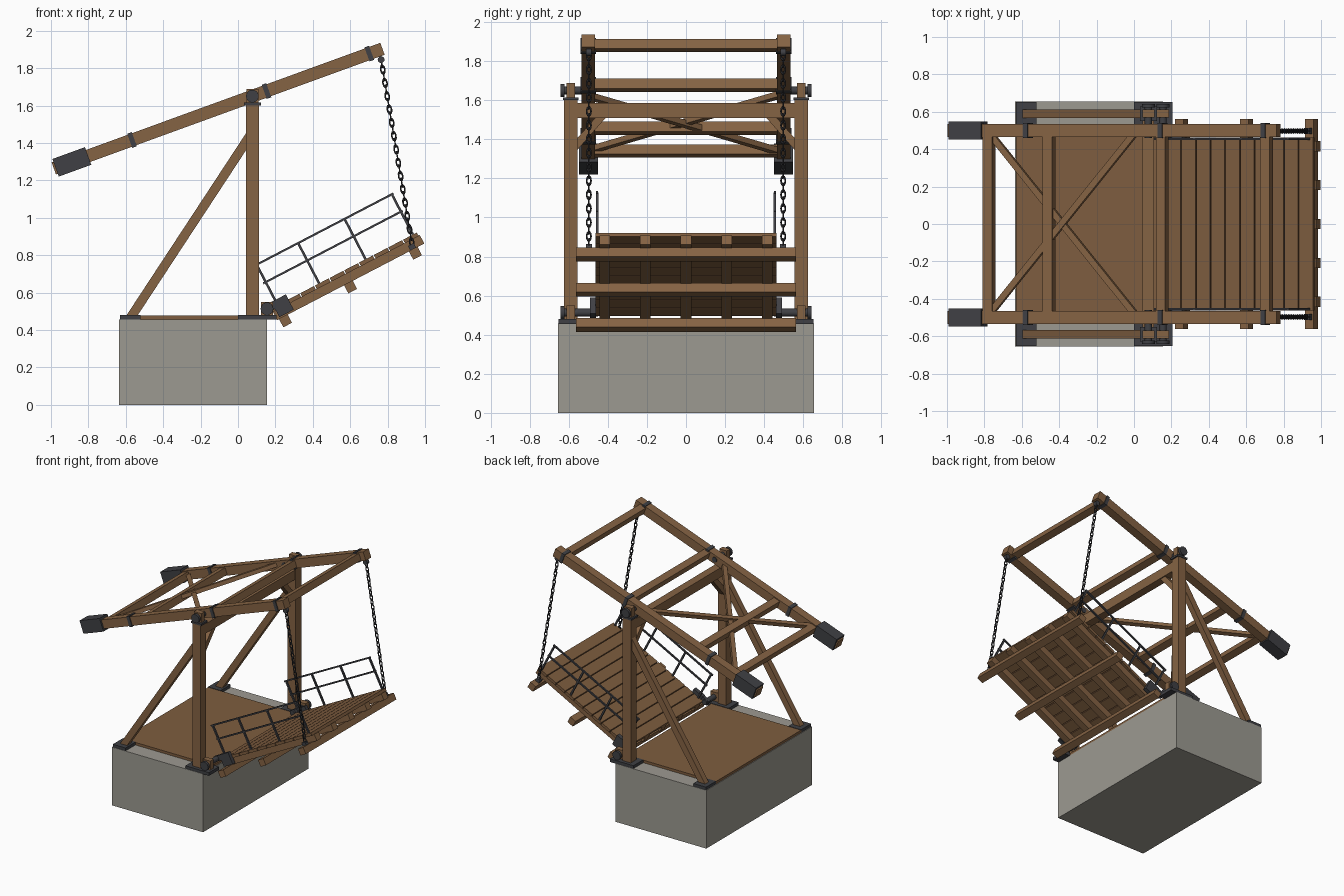
import bpy, bmesh
from math import radians, pi
from mathutils import Matrix, Vector

cube = bpy.data.objects.get("Cube")
if cube:
    bpy.data.objects.remove(cube)


def material(name, rgb):
    m = bpy.data.materials.new(name)
    m.use_nodes = True
    m.diffuse_color = (*rgb, 1)
    m.node_tree.nodes["Principled BSDF"].inputs["Base Color"].default_value = (*rgb, 1)
    return m


WOOD = material("timber", (.235, .125, .057))
PLANK = material("plank_wood", (.21, .11, .05))
STONE = material("stone", (.335, .322, .283))
IRON = material("iron", (.05, .051, .058))
CHAIN = material("chain_iron", (.03, .03, .034))
WORLD = Matrix()


def tilted(x, z, degrees):
    """Frame at (x, 0, z) whose x axis climbs by the given angle."""
    return Matrix.Translation((x, 0, z)) @ Matrix.Rotation(-radians(degrees), 4, 'Y')


def add(name, bm, mat, frame=WORLD):
    bmesh.ops.recalc_face_normals(bm, faces=bm.faces)
    me = bpy.data.meshes.new(name)
    bm.to_mesh(me)
    bm.free()
    me.materials.append(mat)
    ob = bpy.data.objects.new(name, me)
    bpy.context.collection.objects.link(ob)
    ob.matrix_world = frame
    return ob


def box(name, x, y, z, mat, frame=WORLD):
    """Box spanning three (low, high) ranges."""
    bm = bmesh.new()
    size = Matrix.Diagonal((x[1] - x[0], y[1] - y[0], z[1] - z[0], 1))
    mid = Matrix.Translation([(r[0] + r[1]) / 2 for r in (x, y, z)])
    bmesh.ops.create_cube(bm, size=1, matrix=mid @ size)
    return add(name, bm, mat, frame)


def around(c, width):
    return (c - width / 2, c + width / 2)


def axis_frame(p, q, side):
    """Frame centred between p and q, z along them, y towards side."""
    p, q = Vector(p), Vector(q)
    z = (q - p).normalized()
    x = Vector(side).cross(z).normalized()
    y = z.cross(x)
    m = Matrix((x, y, z)).transposed().to_4x4()
    m.translation = (p + q) / 2
    return m, (q - p).length


def strut(name, p, q, side, w, d, mat, frame=WORLD):
    m, length = axis_frame(p, q, side)
    return box(name, around(0, w), around(0, d), around(0, length), mat, frame @ m)


def rod(name, x, z, y0, y1, r, mat, frame=WORLD):
    """Cylinder lying along y."""
    bm = bmesh.new()
    m = Matrix.Translation((x, (y0 + y1) / 2, z)) @ Matrix.Rotation(pi / 2, 4, 'X')
    bmesh.ops.create_cone(bm, cap_ends=True, segments=20, radius1=r, radius2=r,
                          depth=abs(y1 - y0), matrix=m)
    ob = add(name, bm, mat, frame)
    bpy.ops.object.select_all(action='DESELECT')
    bpy.context.view_layer.objects.active = ob
    ob.select_set(True)
    bpy.ops.object.shade_smooth_by_angle(angle=radians(40))
    return ob


# Stone pier with road deck
box("pier", (-.635, .155), (-.655, .655), (0, .457), STONE)
box("road_deck", (-.63, .15), (-.53, .53), (.457, .477), PLANK)

# Portal: posts, braces, beam, knees and bearings
box("portal_beam", (.045, .108), (-.56, .56), (1.51, 1.585), WOOD)
for s, side in ((1, "left"), (-1, "right")):
    yc = .59 * s
    box(side + "_post", (.042, .112), around(yc, .07), (.477, 1.605), WOOD)
    box(side + "_post_plate", (0, .205), around(yc, .125), (.455, .48), IRON)
    box(side + "_brace_plate", (-.63, -.52), around(yc, .125), (.455, .48), IRON)
    box(side + "_post_cap", (.033, .122), around(yc, .078), (1.6, 1.615), IRON)
    strut(side + "_brace", (-.575, yc, .465), (.065, yc, 1.44), (0, 1, 0), .05, .045, WOOD)
    strut(side + "_knee", (.077, .57 * s, 1.36), (.077, .42 * s, 1.53), (1, 0, 0),
          .04, .045, WOOD)
    for part, x, z, inner in (("pivot", .077, 1.65, .46), ("hinge", .155, .513, .45)):
        name = side + "_" + part
        rod(name + "_axle", x, z, inner * s, .635 * s, .02, IRON)
        rod(name + "_collar", x, z, .622 * s, .642 * s, .034, IRON)
        box(name + "_block", around(x, .065), around(yc, .042), (z - .037, z + .037), WOOD)

# Tilted balance frame
lift = tilted(.077, 1.65, 20)
for s, side in ((1, "left"), (-1, "right")):
    yc = .5 * s
    box(side + "_balance_beam", (-1.13, .74), around(yc, .068), (-.034, .034), WOOD, lift)
    box(side + "_counterweight", (-1.12, -.935), around(yc, .097), (-.05, .05), IRON, lift)
    for i, u in enumerate((-.685, .08, .665)):
        box(f"{side}_beam_band_{i}", around(u, .026), around(yc, .08), (-.04, .04), IRON, lift)
    strut(side + "_frame_diagonal", (-.9, -.48 * s, .006 * s), (-.08, .48 * s, .006 * s),
          (0, 0, 1), .034, .03, WOOD, lift)
for i, u in enumerate((-.907, -.565, .078, .672)):
    box(f"frame_crosspiece_{i}", around(u, .053), (-.47, .47), around(0, .053), WOOD, lift)

# Raised bridge leaf: planks on stringers on cross beams
leaf = tilted(.155, .513, 27.5)
pitch = .0885
for i in range(10):
    u = .02 + i * pitch
    box(f"leaf_plank_{i}", (u, u + pitch - .006), (-.463, .463), (-.03, -.008), PLANK, leaf)
for i in range(5):
    box(f"leaf_stringer_{i}", (.02, .907), around((i - 2) * .208, .055), (-.079, -.028),
        WOOD, leaf)
for i, u in enumerate((.058, .45, .841)):
    box(f"leaf_cross_beam_{i}", around(u, .052), (-.562, .562), (-.128, -.076), WOOD, leaf)

# Leaf side fittings and railings
for s, side in ((1, "left"), (-1, "right")):
    box(side + "_hinge_strap", (.038, .125), around(.475 * s, .03), (-.07, .022), IRON, leaf)
    box(side + "_hinge_arm", (-.02, .06), around(.475 * s, .024), (-.02, .02), IRON, leaf)
    yr = .455 * s
    for i, u in enumerate((.06, .31, .59, .875)):
        box(f"{side}_rail_post_{i}", around(u, .013), around(yr, .013), (-.02, .235), IRON, leaf)
    for i, v in enumerate((.13, .235)):
        box(f"{side}_rail_{i}", (.045, .885), around(yr, .012), around(v, .011), IRON, leaf)

# Chains of alternating oval links
bpy.ops.mesh.primitive_torus_add(major_segments=12, minor_segments=6,
                                 major_radius=.011, minor_radius=.0042)
first = bpy.context.object
link_mesh = first.data
bpy.data.objects.remove(first)
link_mesh.name = "chain_link"
link_mesh.transform(Matrix.Diagonal((1, 1.9, 1, 1)))
link_mesh.transform(Matrix.Rotation(pi / 2, 4, 'X'))
link_mesh.materials.append(CHAIN)
for p in link_mesh.polygons:
    p.use_smooth = True
count = 28
for s, side in ((1, "left"), (-1, "right")):
    top, low = Vector((.765, .497 * s, 1.845)), Vector((.932, .497 * s, .85))
    turn, length = axis_frame(low, top, (0, 1, 0))
    for i in range(count):
        ob = bpy.data.objects.new(f"{side}_chain_link_{i}", link_mesh)
        bpy.context.collection.objects.link(ob)
        slide = Matrix.Translation((0, 0, ((i + .5) / count - .5) * length))
        ob.matrix_world = turn @ slide @ Matrix.Rotation(i % 2 * pi / 2, 4, 'Z')
    rod(side + "_chain_shackle", top.x, top.z, top.y - .014, top.y + .014, .018, IRON)
    strut(side + "_chain_hanger", top, top + Vector((-.008, 0, .035)), (0, 1, 0),
          .015, .02, IRON)
    box(side + "_chain_eye", around(.841, .034), around(top.y, .03), (-.08, -.05), IRON, leaf)
